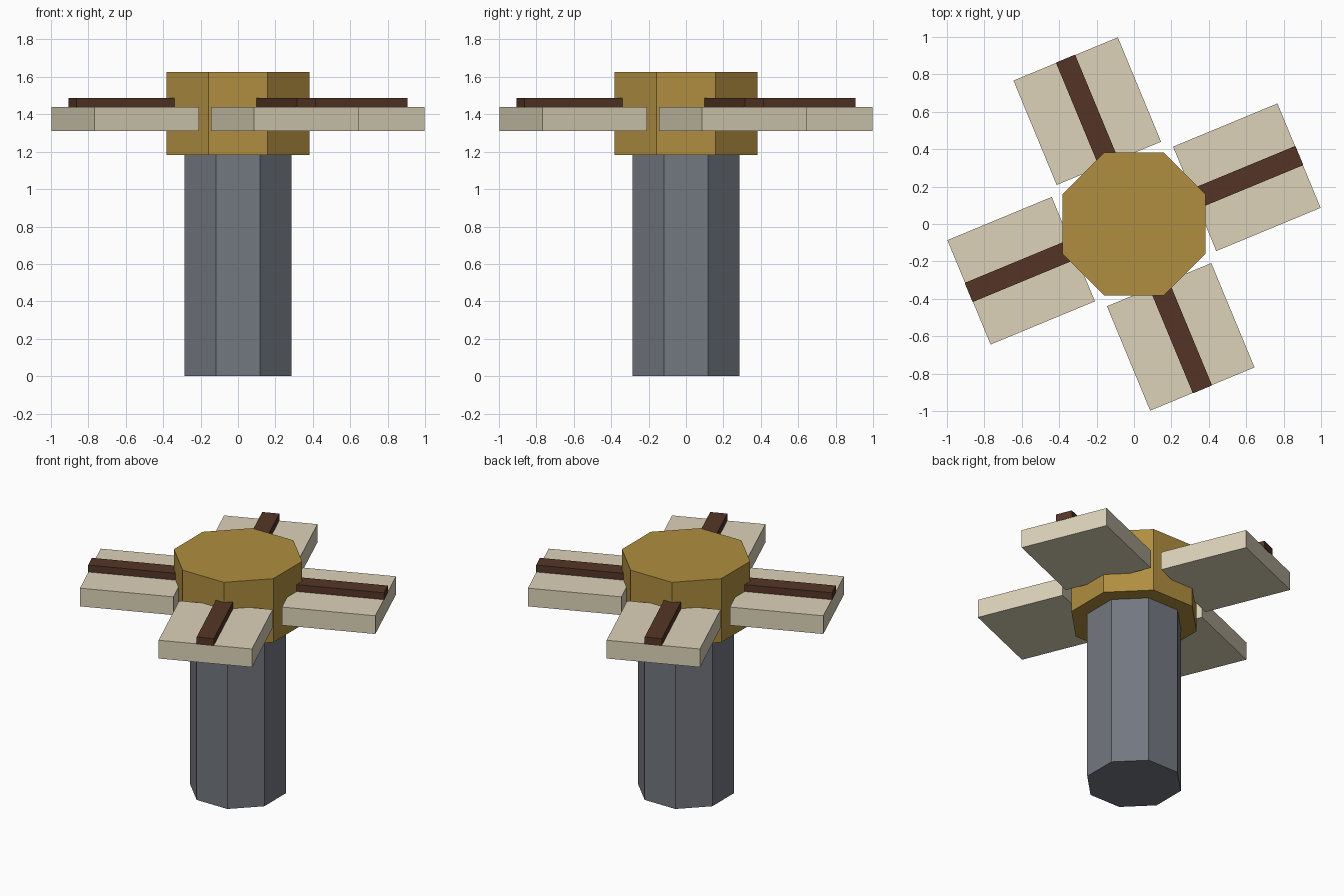
import bpy
import bmesh
import math
from mathutils import Matrix

if "Cube" in bpy.data.objects:
    bpy.data.objects.remove(bpy.data.objects["Cube"])


def material(name, rgb):
    mat = bpy.data.materials.new(name)
    mat.diffuse_color = (*rgb, 1.0)
    mat.use_nodes = True
    mat.node_tree.nodes["Principled BSDF"].inputs["Base Color"].default_value = mat.diffuse_color
    return mat


STEEL = material("grey steel", (0.171, 0.184, 0.216))
BRASS = material("dull brass", (0.434, 0.270, 0.051))
CANVAS = material("pale canvas", (0.716, 0.645, 0.485))
WOOD = material("dark wood", (0.089, 0.036, 0.019))

TILT = math.radians(22.5)


def finish(bm, name, mat):
    bmesh.ops.recalc_face_normals(bm, faces=bm.faces)
    mesh = bpy.data.meshes.new(name)
    bm.to_mesh(mesh)
    bm.free()
    mesh.materials.append(mat)
    obj = bpy.data.objects.new(name, mesh)
    bpy.context.collection.objects.link(obj)
    return obj


def octagon_prism(name, apothem, z0, z1, mat):
    """Eight-sided prism with flat sides facing the axes."""
    r = apothem / math.cos(TILT)
    bm = bmesh.new()
    ring = [bm.verts.new((r * math.cos(TILT + i * math.pi / 4),
                          r * math.sin(TILT + i * math.pi / 4), z0))
            for i in range(8)]
    base = bm.faces.new(ring)
    top = bmesh.ops.extrude_face_region(bm, geom=[base], use_keep_orig=True)
    verts = [v for v in top["geom"] if isinstance(v, bmesh.types.BMVert)]
    bmesh.ops.translate(bm, verts=verts, vec=(0, 0, z1 - z0))
    return finish(bm, name, mat)


def radial_box(name, angle, r0, r1, width, z0, z1, mat):
    """Box reaching outward from the centre line at the given angle."""
    bm = bmesh.new()
    matrix = (Matrix.Rotation(angle, 4, 'Z')
              @ Matrix.Translation(((r0 + r1) / 2, 0, (z0 + z1) / 2))
              @ Matrix.Diagonal((r1 - r0, width, z1 - z0, 1)))
    bmesh.ops.create_cube(bm, size=1, matrix=matrix)
    return finish(bm, name, mat)


# Upright shaft and the hub on top of it
octagon_prism("shaft", 0.286, 0.0, 1.19, STEEL)
octagon_prism("hub", 0.383, 1.183, 1.627, BRASS)

# Four blades, each with a raised spar along its middle
for i in range(4):
    angle = TILT + i * math.pi / 2
    radial_box(f"blade_{i + 1}", angle, 0.351, 0.955, 0.604, 1.312, 1.439, CANVAS)
    radial_box(f"spar_{i + 1}", angle, 0.34, 0.957, 0.111, 1.436, 1.487, WOOD)
